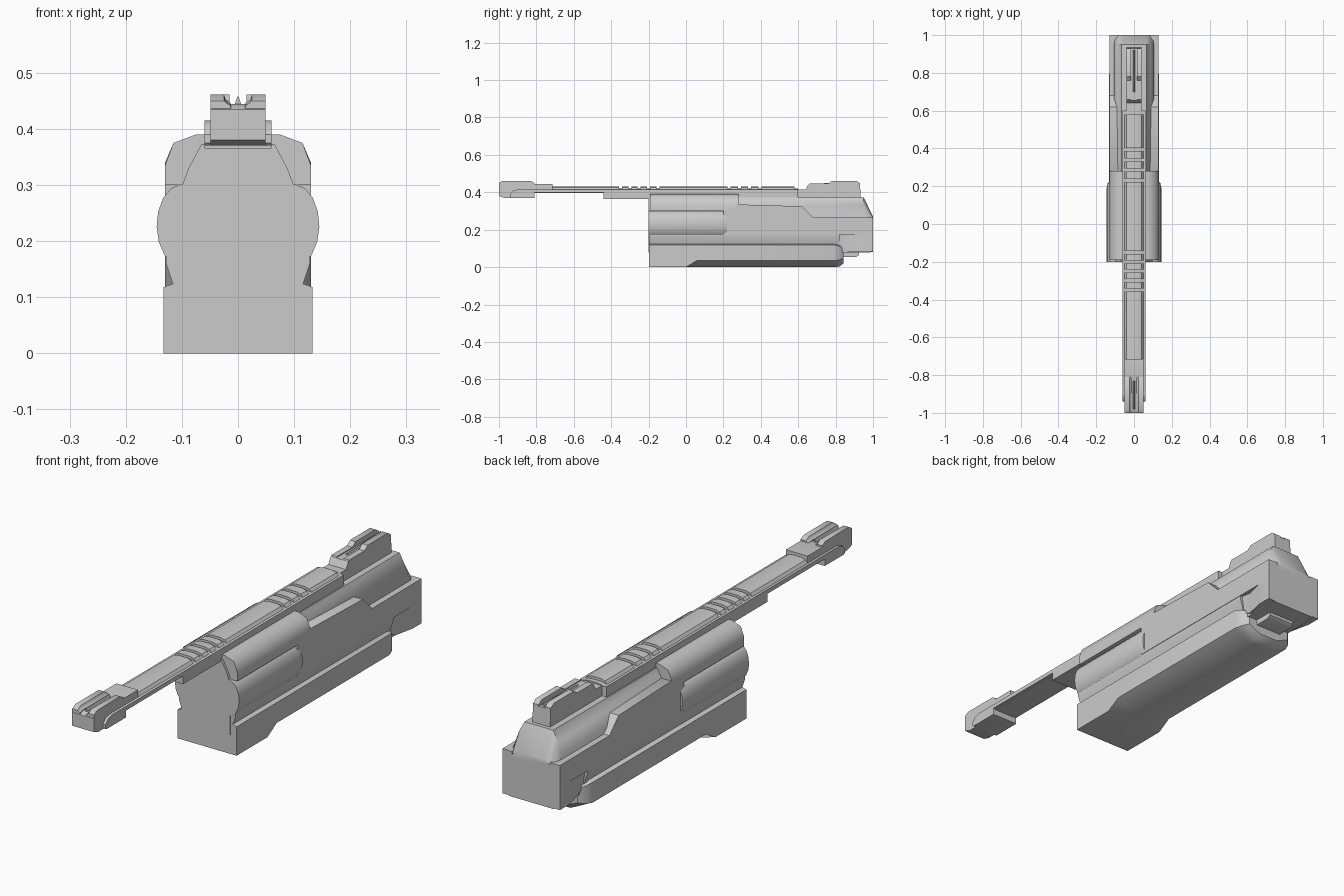
import bpy, bmesh, math

if "Cube" in bpy.data.objects:
    bpy.data.objects.remove(bpy.data.objects["Cube"])


def finish(name, rings, mirror=False, angle=35):
    """Skin equal-length rings into a closed solid, optionally with an x-mirrored twin."""
    bm = bmesh.new()
    for s in ((1, -1) if mirror else (1,)):
        vs = [[bm.verts.new((s * x, y, z)) for x, y, z in r] for r in rings]
        n = len(vs[0])
        for a, b in zip(vs, vs[1:]):
            for i in range(n):
                j = (i + 1) % n
                bm.faces.new((a[i], a[j], b[j], b[i]))
        bm.faces.new(vs[0])
        bm.faces.new(vs[-1])
    bmesh.ops.recalc_face_normals(bm, faces=bm.faces)
    me = bpy.data.meshes.new(name)
    bm.to_mesh(me)
    bm.free()
    ob = bpy.data.objects.new(name, me)
    bpy.context.collection.objects.link(ob)
    bpy.ops.object.select_all(action='DESELECT')
    ob.select_set(True)
    bpy.context.view_layer.objects.active = ob
    bpy.ops.object.shade_smooth_by_angle(angle=math.radians(angle))
    return ob


def side_prism(name, outline, x0, x1, mirror=False):
    """(y, z) outline extruded across x."""
    return finish(name, [[(x, y, z) for y, z in outline] for x in (x0, x1)], mirror)


def loft(name, sections, mirror=False, angle=35):
    """(y, [(x, z)...]) sections; without mirror each half section is closed across x = 0."""
    rings = []
    for y, pts in sections:
        full = pts if mirror else pts + [(-x, z) for x, z in reversed(pts)]
        rings.append([(x, y, z) for x, z in full])
    return finish(name, rings, mirror, angle)


# Central hull with a sloped rear top
hull = [(.105, .078), (.105, .285), (.088, .33), (.065, .373)]
loft("central_hull", [(-.2, hull), (.95, hull),
     (1.0, [(.1, .08), (.1, .235), (.085, .255), (.06, .27)])])

# Upper side tubes
tube = [(.05, .3), (.13, .3), (.13, .335), (.115, .375), (.075, .39), (.05, .39)]
tube_end = [(.05, .335), (.13, .335), (.13, .34), (.115, .375), (.075, .39), (.05, .39)]
loft("upper_side_tube", [(-.19, tube), (.22, tube), (.28, tube_end)], True, 50)

# Rounded side pods
def pod(k, xs):
    return [(.09, .228 - .073 * k)] + [
        (.1 + xs * .045 * math.cos(t), .228 + .073 * k * math.sin(t))
        for t in [math.radians(a) for a in range(-90, 91, 22)]
    ] + [(.09, .228 + .073 * k)]

loft("side_pod", [(-.2, pod(1, 1)), (.19, pod(1, 1)), (.22, pod(.92, .85))], True, 50)

# Side armour panels and their tapered rear lower corner
side_prism("side_panel", [(.2, .175), (.2, .3), (.22, .3), (.28, .335), (.62, .325),
           (.68, .265), (1, .265), (1, .175)], .085, .13, True)
def corner(x):
    return [(.08, .083), (x, .083), (x, .175), (.08, .175)]
loft("rear_corner", [(.82, [(.08, .1), (.108, .1), (.118, .175), (.08, .175)]),
     (.86, corner(.112)), (.94, corner(.13)), (1, corner(.13))], True)

# Recessed strip between panels and lower housing
strip = [(.08, .115), (.113, .115), (.128, .16), (.128, .178), (.08, .178)]
loft("side_recess", [(-.198, strip), (.82, strip)], True)

# Lower housing: square front foot, chamfered keel behind it
foot = [(.055, 0), (.133, 0), (.133, .118), (.105, .128)]
keel = [(.055, 0), (.133, .035), (.133, .118), (.105, .128)]
loft("lower_housing", [(-.199, foot), (0, foot), (.06, keel), (.79, keel),
     (.82, [(.053, .003), (.122, .038), (.122, .112), (.1, .122)]),
     (.842, [(.045, .02), (.1, .045), (.1, .1), (.085, .11)])])
side_prism("rear_belly", [(.8, .055), (.91, .055), (.925, .065), (.925, .1), (.8, .1)],
           -.06, .06)

# Long rail with thick front and rear undersides
side_prism("long_rail", [(-.94, .375), (-.94, .39), (-.925, .408), (-.9, .415), (.6, .415),
           (.6, .365), (-.44, .365), (-.44, .398), (-.81, .398), (-.81, .37), (-.935, .37)],
           -.06, .06)

# Rail cap segments separated by cooling grooves
cap = [(.049, .395), (.049, .415), (.04, .426), (.02, .431)]
base = [(.047, .395), (.047, .414), (.037, .418), (.02, .42)]
loft("groove_floor", [(-.95, base), (.6, base)])
grooves = [-.35, -.3, -.25, -.2, -.15, .23, .285, .34, .395]
starts = [-.95] + [g + .008 for g in grooves]
ends = [g - .008 for g in grooves] + [.58]
for a, b in zip(starts, ends):
    loft("rail_cap", [(a, cap), (b, cap)])

# Front sight: body, cheeks and blade
side_prism("front_sight_body", [(-1, .38), (-1, .435), (-.985, .444), (-.715, .444),
           (-.715, .405), (-.81, .395), (-.81, .37), (-.97, .37)], -.049, .049)
cheek = [(.012, .44), (.014, .447), (.022, .452), (.025, .461), (.049, .461), (.049, .44)]
cheek_low = [(.012, .436), (.014, .442), (.022, .447), (.025, .45), (.049, .45), (.049, .436)]
loft("front_sight_cheek", [(-1, cheek_low), (-.98, cheek), (-.83, cheek),
     (-.81, cheek_low)], True)
loft("front_sight_blade", [(-.98, [(.007, .44), (.001, .458)]),
     (-.83, [(.007, .44), (.001, .458)])])

# Rear sight: base, stepped cheeks and blade
side_prism("rear_sight_base", [(.58, .365), (.58, .415), (.64, .415), (.655, .442),
           (.93, .442), (.935, .365)], -.04, .04)
side_prism("rear_sight_cheek", [(.65, .435), (.66, .446), (.76, .446), (.78, .461),
           (.91, .461), (.93, .448), (.93, .43)], .015, .04, True)
loft("rear_sight_blade", [(.7, [(.006, .44), (.001, .447)]),
     (.92, [(.006, .44), (.001, .455)])])
